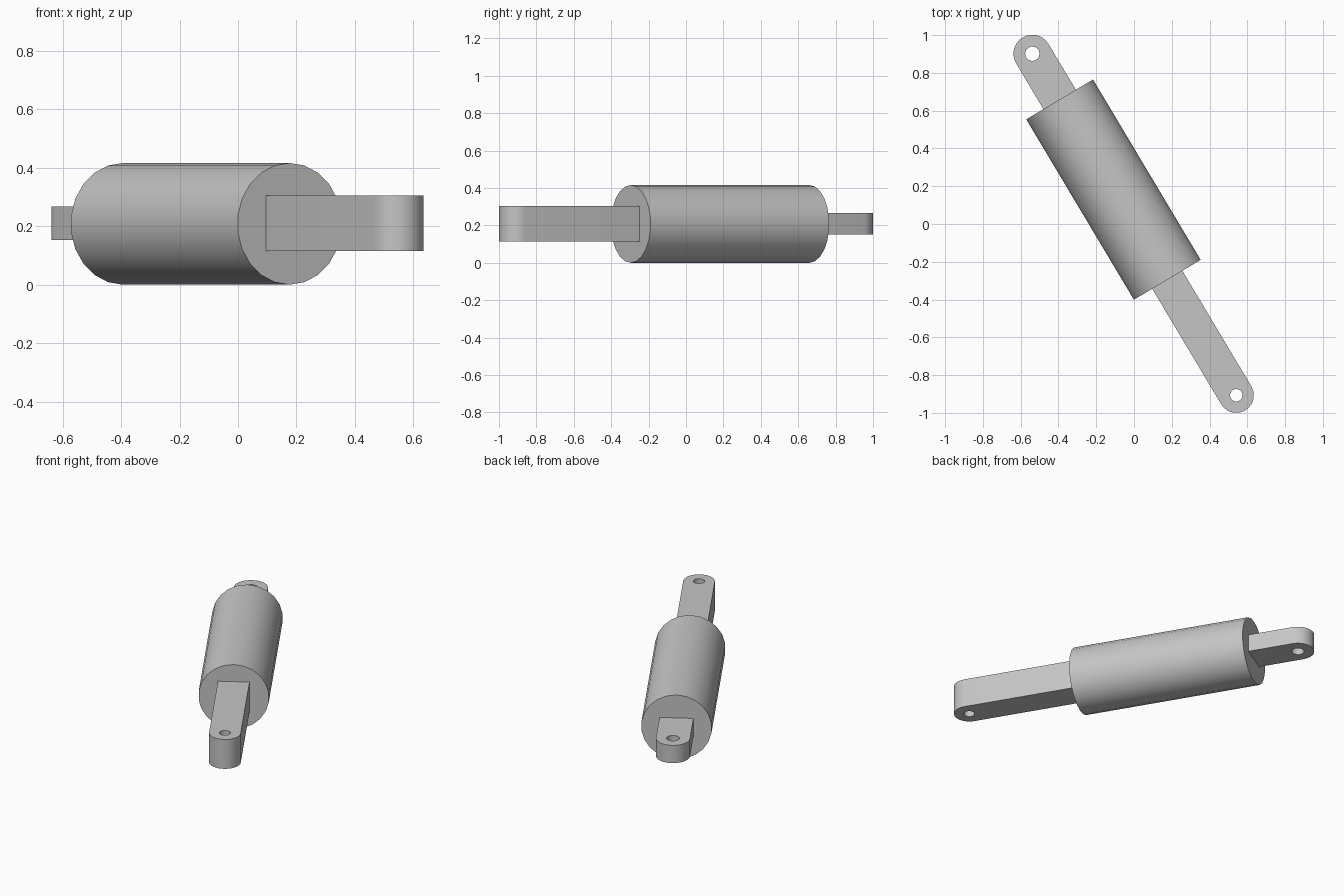
import bpy
import bmesh
from math import radians, sin, cos, pi
from mathutils import Vector

cube = bpy.data.objects.get("Cube")
if cube:
    bpy.data.objects.remove(cube, do_unlink=True)

ANGLE = radians(30.84)      # the long axis turned about z
MID_Z = 0.208
AXIS = Vector((-sin(ANGLE), cos(ANGLE), 0))
BODY_START, BODY_END = -0.344, 0.768

steel = bpy.data.materials.new("steel grey")
steel.use_nodes = True
GREY = (0.56, 0.56, 0.56, 1)
steel.diffuse_color = GREY
steel.node_tree.nodes["Principled BSDF"].inputs["Base Color"].default_value = GREY


def finish(obj):
    obj.data.materials.append(steel)
    bpy.ops.object.select_all(action="DESELECT")
    obj.select_set(True)
    bpy.context.view_layer.objects.active = obj
    bpy.ops.object.shade_smooth_by_angle(angle=radians(30))


def loop(bm, points):
    verts = [bm.verts.new((x, y, 0)) for x, y in points]
    return [bm.edges.new((v, verts[(i + 1) % len(verts)])) for i, v in enumerate(verts)]


def arm(name, root, tip, radius, hole, height, z):
    """Flat bar from root to a rounded, drilled eye at tip along the axis."""
    side = 1 if tip > root else -1
    steps = 14
    outline = [(radius, root)]
    outline += [(radius * cos(pi * i / steps), tip + side * radius * sin(pi * i / steps))
                for i in range(steps + 1)]
    outline.append((-radius, root))
    ring = [(hole * cos(2 * pi * i / 20), tip + hole * sin(2 * pi * i / 20)) for i in range(20)]

    bm = bmesh.new()
    edges = loop(bm, outline) + loop(bm, ring)
    bmesh.ops.triangle_fill(bm, use_beauty=True, edges=edges, normal=(0, 0, 1))
    top = bmesh.ops.extrude_face_region(bm, geom=bm.faces[:])
    moved = [g for g in top["geom"] if isinstance(g, bmesh.types.BMVert)]
    bmesh.ops.translate(bm, verts=moved, vec=(0, 0, height))
    bmesh.ops.recalc_face_normals(bm, faces=bm.faces[:])
    mesh = bpy.data.meshes.new(name)
    bm.to_mesh(mesh)
    bm.free()
    obj = bpy.data.objects.new(name, mesh)
    bpy.context.collection.objects.link(obj)
    obj.location.z = z - height / 2
    obj.rotation_euler.z = ANGLE
    finish(obj)


# Cylinder body
bpy.ops.mesh.primitive_cylinder_add(
    vertices=22, radius=MID_Z, depth=BODY_END - BODY_START,
    location=AXIS * (BODY_START + BODY_END) / 2 + Vector((0, 0, MID_Z)),
    rotation=(pi / 2, 0, ANGLE))
body = bpy.context.object
body.name = "cylinder_body"
finish(body)

# Long rod at the front, short mounting lug at the back
arm("front_rod", BODY_START + 0.005, -1.056, 0.093, 0.033, 0.19, 0.21)
arm("rear_lug", BODY_END - 0.005, 1.05, 0.1, 0.038, 0.115, 0.21)
